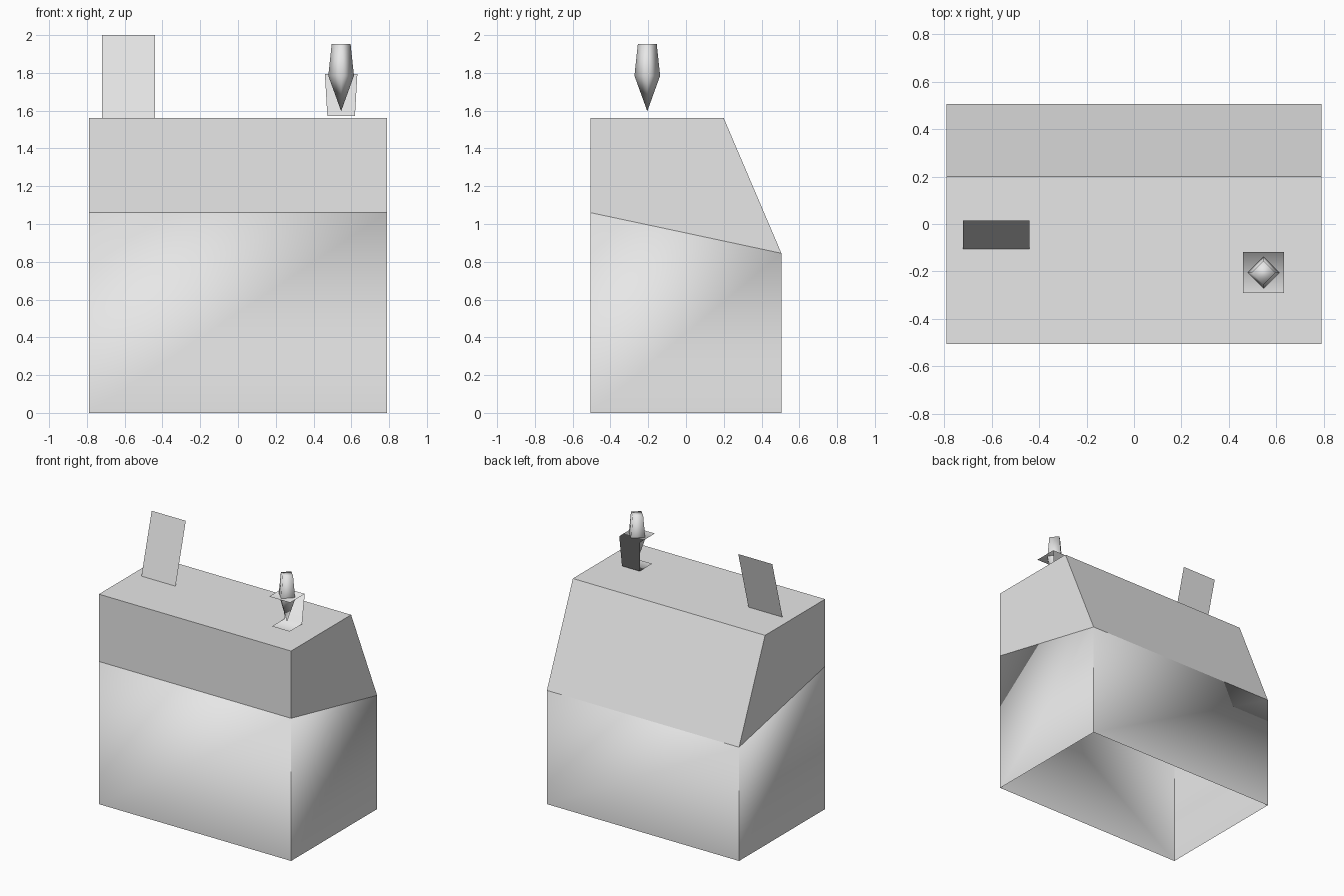
import bpy
import bmesh
from math import cos, sin, pi

cube = bpy.data.objects.get("Cube")
if cube:
    bpy.data.objects.remove(cube, do_unlink=True)

GREY = (0.8, 0.8, 0.8, 1)
grey = bpy.data.materials.new("light_grey")
grey.use_nodes = True
grey.diffuse_color = GREY
grey.node_tree.nodes["Principled BSDF"].inputs["Base Color"].default_value = GREY

W, D = 0.79, 0.505              # half width and half depth
FRONT_Z, BACK_Z, TOP_Z = 1.06, 0.845, 1.56
RIDGE_Y = 0.2


def finish(name, bm, smooth=False, recalc=True):
    if recalc:
        bmesh.ops.recalc_face_normals(bm, faces=bm.faces)
    for face in bm.faces:
        face.smooth = smooth
    mesh = bpy.data.meshes.new(name)
    bm.to_mesh(mesh)
    bm.free()
    mesh.materials.append(grey)
    obj = bpy.data.objects.new(name, mesh)
    bpy.context.collection.objects.link(obj)
    return obj


def sheet(name, quads, smooth=False):
    """Thin surface made from a few quads."""
    bm = bmesh.new()
    for quad in quads:
        bm.faces.new([bm.verts.new(p) for p in quad])
    bmesh.ops.remove_doubles(bm, verts=bm.verts, dist=0.001)
    return finish(name, bm, smooth, recalc=False)


# Lower body: open below, rounded shading at the slanted top, crisp at the foot
bm = bmesh.new()
corners = [(-W, -D, FRONT_Z), (W, -D, FRONT_Z), (W, D, BACK_Z), (-W, D, BACK_Z)]
rim = [bm.verts.new(c) for c in corners]
for i in range(4):
    a, b = rim[i], rim[(i + 1) % 4]
    foot = [bm.verts.new((v.co.x, v.co.y, 0)) for v in (a, b)]
    bm.faces.new((foot[0], foot[1], b, a))
bm.faces.new(rim)
finish("lower_body", bm, smooth=True, recalc=False)

# Upper body: side profile swept across the width, open where it meets the lower body
profile = [(-D, FRONT_Z), (-D, TOP_Z), (RIDGE_Y, TOP_Z), (D, BACK_Z)]
bm = bmesh.new()
left, right = [[bm.verts.new((x, y, z)) for y, z in profile] for x in (W, -W)]
for i in range(3):
    bm.faces.new((left[i], left[i + 1], right[i + 1], right[i]))
bm.faces.new(left)
bm.faces.new(right)
finish("upper_body", bm)

# Leaning panel on the top
sheet("leaning_panel", [[(-0.72, -0.105, TOP_Z), (-0.44, -0.105, TOP_Z),
                         (-0.44, 0.015, 2.0), (-0.72, 0.015, 2.0)]])

# Holder: base plate, back plate and upper plate folded from one sheet
CX, CY = 0.546, -0.205


def square(half, z):
    return [(CX + sx * half, CY + sy * half, z)
            for sx, sy in ((-1, -1), (1, -1), (1, 1), (-1, 1))]


base, shelf = square(0.073, 1.572), square(0.086, 1.795)
sheet("holder", [base, [base[3], base[2], shelf[2], shelf[3]], shelf], smooth=True)

# Four-sided spike standing in the holder
bm = bmesh.new()
rings = [[bm.verts.new((CX + r * cos(k * pi / 2), CY + r * sin(k * pi / 2), z))
          for k in range(4)] for r, z in ((0.068, 1.785), (0.05, 1.953))]
tip = bm.verts.new((CX, CY, 1.597))
for k in range(4):
    n = (k + 1) % 4
    bm.faces.new((rings[0][k], rings[0][n], rings[1][n], rings[1][k]))
    bm.faces.new((tip, rings[0][n], rings[0][k]))
bm.faces.new(rings[1])
finish("spike", bm, smooth=True)
